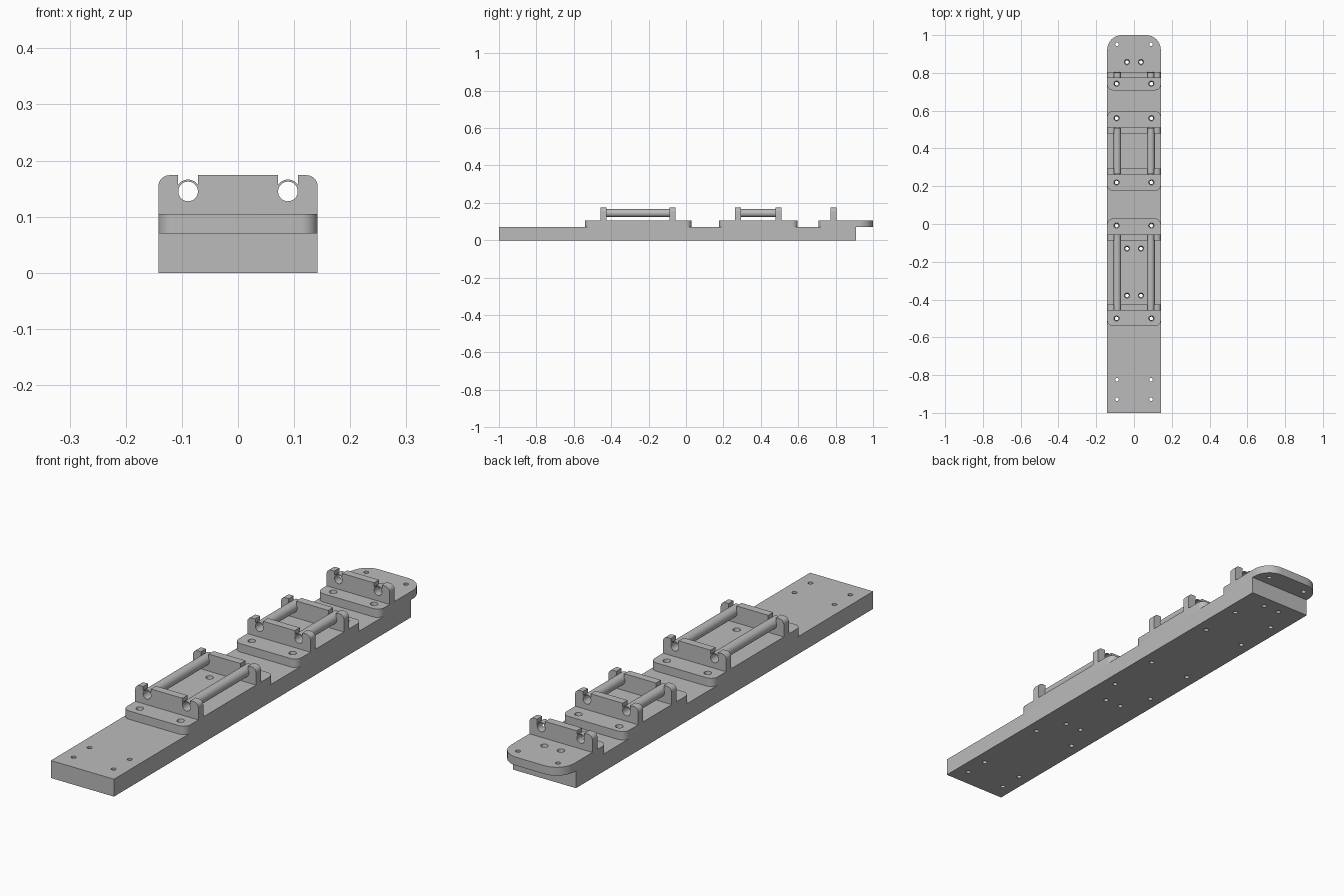
import bpy, bmesh, math
from mathutils import Matrix, Vector

cube = bpy.data.objects.get("Cube")
if cube:
    bpy.data.objects.remove(cube, do_unlink=True)

HALF = 0.142                      # half width of the whole rail
BASE_TOP, PLATE_TOP, WALL_TOP = 0.071, 0.105, 0.174
TUBE_X, TUBE_Z, BORE, TUBE_R = 0.089, 0.145, 0.0175, 0.0212
WALL_T = 0.032

grey = bpy.data.materials.new("plain_grey")
grey.use_nodes = True
colour = (0.5, 0.5, 0.5, 1)
grey.diffuse_color = colour
grey.node_tree.nodes["Principled BSDF"].inputs["Base Color"].default_value = colour


def finish(name, bm):
    bmesh.ops.recalc_face_normals(bm, faces=bm.faces[:])
    mesh = bpy.data.meshes.new(name)
    bm.to_mesh(mesh)
    bm.free()
    mesh.materials.append(grey)
    obj = bpy.data.objects.new(name, mesh)
    bpy.context.collection.objects.link(obj)
    return obj


def smooth(obj):
    bpy.ops.object.select_all(action='DESELECT')
    obj.select_set(True)
    bpy.context.view_layer.objects.active = obj
    bpy.ops.object.shade_smooth_by_angle(angle=math.radians(30))


def rounded_outline(lo, hi, r_lo, r_hi, steps=8):
    """Outline of a strip across the full width with rounded ends."""
    points = []
    for sx, v, r, sv, start in ((1, lo, r_lo, 1, -90), (1, hi, r_hi, -1, 0),
                                (-1, hi, r_hi, -1, 90), (-1, lo, r_lo, 1, 180)):
        if r == 0:
            points.append((sx * HALF, v))
            continue
        for i in range(steps + 1):
            a = math.radians(start + 90 * i / steps)
            points.append((sx * (HALF - r) + r * math.cos(a), v + sv * r + r * math.sin(a)))
    return points


def extrude(name, points, depth):
    bm = bmesh.new()
    face = bm.faces.new([bm.verts.new(p) for p in points])
    geom = bmesh.ops.extrude_face_region(bm, geom=[face])["geom"]
    verts = [g for g in geom if isinstance(g, bmesh.types.BMVert)]
    bmesh.ops.translate(bm, verts=verts, vec=depth)
    return finish(name, bm)


def slab(name, y0, y1, z0, z1, r0=0, r1=0):
    pts = [(x, y, z0) for x, y in rounded_outline(y0, y1, r0, r1)]
    return extrude(name, pts, Vector((0, 0, z1 - z0)))


def cut(obj, cutter):
    mod = obj.modifiers.new("cut", 'BOOLEAN')
    mod.operation, mod.solver, mod.object = 'DIFFERENCE', 'EXACT', cutter
    bpy.context.view_layer.objects.active = obj
    bpy.ops.object.modifier_apply(modifier=mod.name)
    smooth(obj)


def lathe(bm, profile, x, y, sides=24):
    """Closed turned solid on a vertical axis, from (radius, height) pairs."""
    rings = [[bm.verts.new((x + r * math.cos(math.tau * i / sides),
                            y + r * math.sin(math.tau * i / sides), z))
              for i in range(sides)] for r, z in profile]
    for a, b in zip(rings, rings[1:]):
        for i in range(sides):
            j = (i + 1) % sides
            bm.faces.new((a[i], a[j], b[j], b[i]))
    bm.faces.new(rings[0][::-1])
    bm.faces.new(rings[-1])


# Screw holes: (x offset, y, is countersunk)
holes = [(0.092, y, True) for y in (0.743, 0.56, 0.22, -0.008, -0.50)]
holes += [(0.037, y, True) for y in (0.857, -0.13, -0.379)]
holes += [(0.09, y, False) for y in (0.952, -0.825, -0.928)]
bm = bmesh.new()
for x, y, sunk in holes:
    for side in (-1, 1):
        if sunk:
            profile = [(0.0095, -0.05), (0.0095, 0.09), (0.0145, PLATE_TOP), (0.0145, 0.13)]
        else:
            profile = [(0.0095, -0.05), (0.0095, 0.13)]
        lathe(bm, profile, side * x, y)
drill = finish("hole_cutter", bm)

# Base bar and the three raised plates
cut(slab("base_bar", -1.0, 0.91, 0, BASE_TOP), drill)
for name, y0, y1, r1 in (("front_plate", -0.54, 0.029, 0.03),
                         ("middle_plate", 0.176, 0.597, 0.03),
                         ("rear_plate", 0.708, 1.0, 0.078)):
    cut(slab(name, y0, y1, BASE_TOP, PLATE_TOP, 0.03, r1), drill)

# Cutter for the open clips: a bore with a slot above it
bm = bmesh.new()
arc = [math.pi + math.pi * i / 16 for i in range(17)]
for side in (-1, 1):
    pts = [(side * TUBE_X + BORE * math.cos(a), -2, TUBE_Z + BORE * math.sin(a)) for a in arc]
    pts += [(side * TUBE_X + BORE, -2, 0.25), (side * TUBE_X - BORE, -2, 0.25)]
    face = bm.faces.new([bm.verts.new(p) for p in pts])
    geom = bmesh.ops.extrude_face_region(bm, geom=[face])["geom"]
    bmesh.ops.translate(bm, verts=[g for g in geom if isinstance(g, bmesh.types.BMVert)],
                        vec=(0, 4, 0))
clip = finish("clip_cutter", bm)

# Upright holders
walls = {"front_holder_a": -0.458, "front_holder_b": -0.087, "middle_holder_a": 0.263,
         "middle_holder_b": 0.478, "rear_holder": 0.772}
for name, y in walls.items():
    pts = [(x, y, z) for x, z in rounded_outline(PLATE_TOP, WALL_TOP, 0, 0.02)]
    cut(extrude(name, pts, Vector((0, WALL_T, 0))), clip)


def tube(name, x, y0, y1, sides=32):
    bm = bmesh.new()
    loops = []
    for r, y in ((BORE, y0), (TUBE_R, y0), (TUBE_R, y1), (BORE, y1)):
        loops.append([bm.verts.new((x + r * math.cos(math.tau * i / sides), y,
                                    TUBE_Z + r * math.sin(math.tau * i / sides)))
                      for i in range(sides)])
    for a, b in zip(loops, loops[1:] + loops[:1]):
        for i in range(sides):
            j = (i + 1) % sides
            bm.faces.new((a[i], a[j], b[j], b[i]))
    smooth(finish(name, bm))


# Hollow tubes held by the clips
for name, first, last in (("front_tube", "front_holder_a", "front_holder_b"),
                          ("middle_tube", "middle_holder_a", "middle_holder_b"),
                          ("rear_sleeve", "rear_holder", "rear_holder")):
    for label, side in (("left", 1), ("right", -1)):
        tube(f"{name}_{label}", side * TUBE_X, walls[first] + 0.001,
             walls[last] + WALL_T - 0.001)

for helper in (drill, clip):
    helper.hide_render = True
    helper.hide_viewport = True
